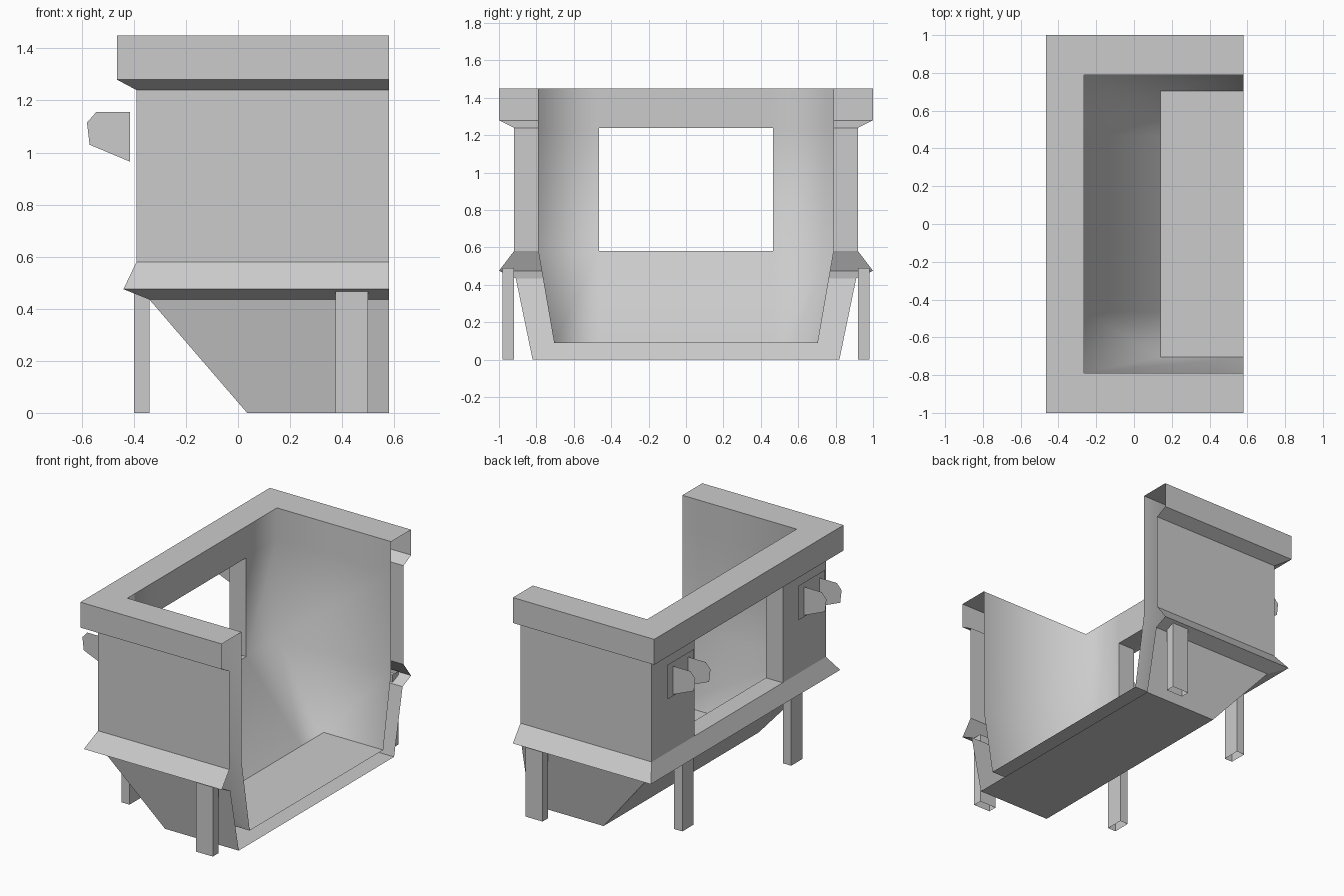
import bpy
import bmesh

cube = bpy.data.objects.get("Cube")
if cube:
    bpy.data.objects.remove(cube, do_unlink=True)

grey = bpy.data.materials.new("plain_grey")
grey.use_nodes = True
colour = (0.6, 0.6, 0.6, 1)
grey.diffuse_color = colour
grey.node_tree.nodes["Principled BSDF"].inputs["Base Color"].default_value = colour


def finish(name, bm):
    mesh = bpy.data.meshes.new(name)
    bm.to_mesh(mesh)
    bm.free()
    mesh.materials.append(grey)
    obj = bpy.data.objects.new(name, mesh)
    bpy.context.collection.objects.link(obj)
    return obj


def flat_plate(name, points):
    bm = bmesh.new()
    bm.faces.new([bm.verts.new(p) for p in points])
    return finish(name, bm)


OPEN_X = 0.58      # open side of the tub
WIN_Y = 0.465      # half width of the window
SILL, LINTEL = 0.58, 1.24

# Wall profile (back x, half width y, z): outside upwards, then inside downwards
OUTER = [(0.035, 0.82, 0), (-0.34, 0.91, 0.435), (-0.44, 1, 0.475),
         (-0.39, 0.92, SILL), (-0.39, 0.92, LINTEL), (-0.465, 1, 1.28),
         (-0.465, 1, 1.45)]
INNER = [(-0.265, 0.79, 1.45), (-0.265, 0.79, LINTEL),
         (-0.265, 0.79, SILL), (0.14, 0.705, 0.09)]


def build_tub():
    bm = bmesh.new()
    rows = []
    for x, y, z in OUTER + INNER:
        ring = [(OPEN_X, -y), (x, -y), (x, -WIN_Y), (x, WIN_Y), (x, y), (OPEN_X, y)]
        rows.append([bm.verts.new((px, py, z)) for px, py in ring])
    window = []
    for k, (low, high) in enumerate(zip(rows, rows[1:])):
        is_window = {round(low[0].co.z, 2), round(high[0].co.z, 2)} == {SILL, LINTEL}
        for i in range(5):
            if is_window and i == 2:
                window.append([low[2], low[3], high[3], high[2]])
                continue
            face = bm.faces.new([low[i + 1], low[i], high[i], high[i + 1]])
            face.smooth = k >= len(OUTER)
    # Underside and inner floor
    bm.faces.new(rows[0])
    bm.faces.new(rows[-1][::-1])
    # Window reveals joining the outside and inside walls
    out, ins = window
    ins = [ins[3], ins[2], ins[1], ins[0]]
    for i in range(4):
        j = (i + 1) % 4
        bm.faces.new([out[i], out[j], ins[j], ins[i]])
    # Soft shading only across the gentle bends of the inside walls
    for edge in bm.edges:
        edge.smooth = len(edge.link_faces) == 2 and edge.calc_face_angle(0) < 0.75
    return finish("hopper_tub", bm)


def leg(name, x0, x1, y0, y1):
    """Hollow square post, open at both ends, reaching into the skirt."""
    bm = bmesh.new()
    corners = [(x0, y0), (x1, y0), (x1, y1), (x0, y1)]
    low, high = [[bm.verts.new((x, y, z)) for x, y in corners] for z in (0, 0.49)]
    for i in range(4):
        j = (i + 1) % 4
        bm.faces.new([low[i], low[j], high[j], high[i]])
    return finish(name, bm)


build_tub()

# Legs: two under the side skirts, two under the back skirt
leg("front_side_leg", 0.375, 0.5, -0.98, -0.92)
leg("rear_side_leg", 0.375, 0.5, 0.92, 0.98)
leg("back_leg_a", -0.4, -0.34, 0.49, 0.61)
leg("back_leg_b", -0.4, -0.34, -0.66, -0.54)

# Lugs on the back wall: a square backing plate with two thin cheeks
PLATE_X = -0.415
CHEEK = [(PLATE_X, 1.155), (-0.545, 1.155), (-0.58, 1.115), (-0.57, 1.03), (PLATE_X, 0.965)]
for tag, yc in (("a", 0.65), ("b", -0.735)):
    y0, y1 = yc - 0.14, yc + 0.14
    flat_plate("lug_plate_" + tag, [(PLATE_X, y0, 0.955), (PLATE_X, y0, 1.185),
                                    (PLATE_X, y1, 1.185), (PLATE_X, y1, 0.955)])
    for side, y in (("near", yc + 0.08), ("far", yc - 0.08)):
        flat_plate("lug_cheek_" + side + "_" + tag, [(x, y, z) for x, z in CHEEK])
